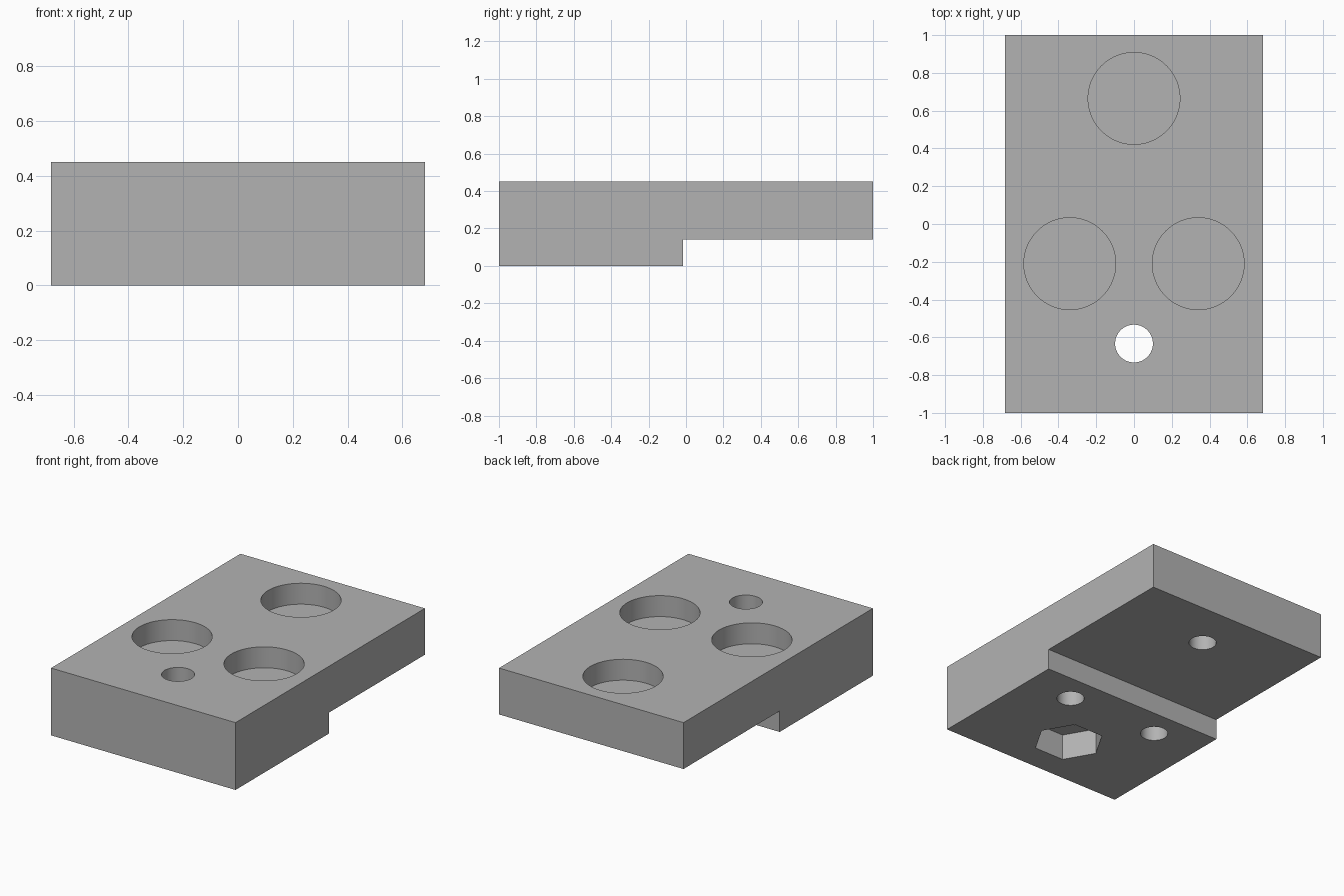
import bpy
import bmesh
import math

HALF_X, TOP, STEP_Z, STEP_Y = 0.682, 0.45, 0.14, -0.015
POCKET_FLOOR = 0.31
SKIN = 0.02  # thin layer left between pocket floor and the bore below

cube = bpy.data.objects.get("Cube")
if cube:
    bpy.data.objects.remove(cube, do_unlink=True)

grey = bpy.data.materials.new("plain grey")
grey.use_nodes = True
colour = (0.45, 0.45, 0.45, 1)
grey.diffuse_color = colour
grey.node_tree.nodes["Principled BSDF"].inputs["Base Color"].default_value = colour


def add_object(name, bm):
    bmesh.ops.recalc_face_normals(bm, faces=bm.faces)
    mesh = bpy.data.meshes.new(name)
    bm.to_mesh(mesh)
    bm.free()
    mesh.materials.append(grey)
    obj = bpy.data.objects.new(name, mesh)
    bpy.context.collection.objects.link(obj)
    return obj


# Stepped block: side profile swept across the width
bm = bmesh.new()
profile = [(-1, 0), (STEP_Y, 0), (STEP_Y, STEP_Z), (1, STEP_Z), (1, TOP), (-1, TOP)]
face = bm.faces.new([bm.verts.new((-HALF_X, y, z)) for y, z in profile])
swept = bmesh.ops.extrude_face_region(bm, geom=[face])["geom"]
bmesh.ops.translate(bm, vec=(2 * HALF_X, 0, 0),
                    verts=[v for v in swept if isinstance(v, bmesh.types.BMVert)])
block = add_object("stepped_block", bm)


def cut(name, x, y, radius, z0, z1, sides=96):
    """Bore a round or polygonal hole between two heights."""
    bm = bmesh.new()
    ring = [2 * math.pi * i / sides for i in range(sides)]
    base = bm.faces.new([bm.verts.new((x + radius * math.cos(a), y + radius * math.sin(a), z0))
                         for a in ring])
    up = bmesh.ops.extrude_face_region(bm, geom=[base])["geom"]
    bmesh.ops.translate(bm, vec=(0, 0, z1 - z0),
                        verts=[v for v in up if isinstance(v, bmesh.types.BMVert)])
    cutter = add_object(name + "_cutter", bm)
    cutter.hide_render = True
    mod = block.modifiers.new(name, "BOOLEAN")
    mod.operation = "DIFFERENCE"
    mod.solver = "EXACT"
    mod.object = cutter
    bpy.context.view_layer.objects.active = block
    bpy.ops.object.modifier_apply(modifier=name)
    bpy.data.objects.remove(cutter, do_unlink=True)


# Three round pockets on top, each with a blind bore beneath
for name, x, y in (("back", 0, 0.665), ("left", 0.34, -0.21), ("right", -0.34, -0.21)):
    cut(name + "_pocket", x, y, 0.243, POCKET_FLOOR, TOP + 0.1)
    cut(name + "_bore", x, y, 0.085, -0.1, POCKET_FLOOR - SKIN)

# Bolt hole right through, with a hexagonal nut recess underneath
cut("nut_recess", 0, -0.633, 0.22, -0.1, 0.175, sides=6)
cut("bolt_hole", 0, -0.633, 0.1, -0.1, TOP + 0.1)

# Smooth bores, sharp block edges
bpy.ops.object.select_all(action="DESELECT")
block.select_set(True)
bpy.context.view_layer.objects.active = block
bpy.ops.object.shade_smooth_by_angle(angle=math.radians(30))
